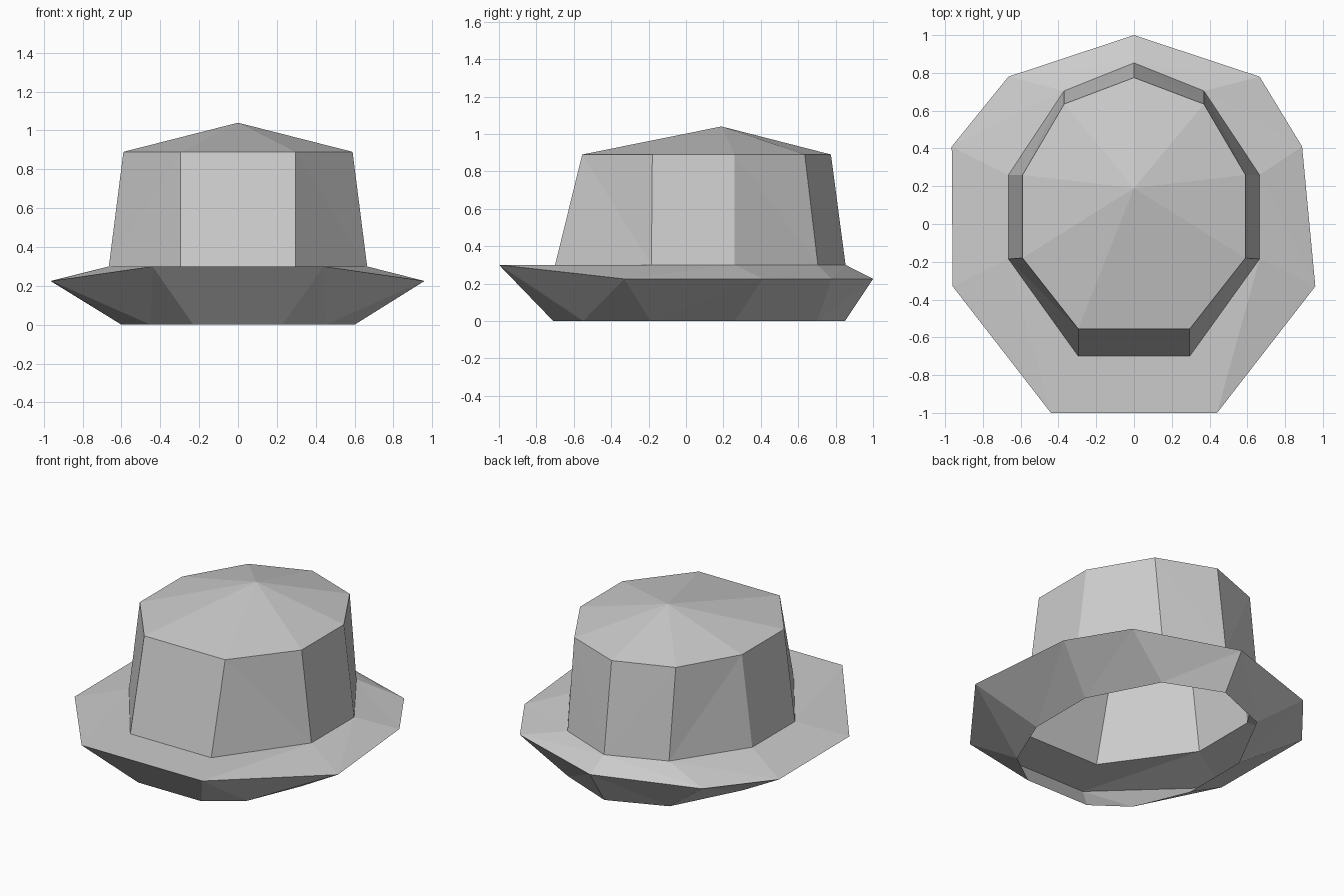
import bpy
import bmesh
from mathutils import Vector

cube = bpy.data.objects.get("Cube")
if cube:
    bpy.data.objects.remove(cube)

grey = bpy.data.materials.new("grey felt")
grey.use_nodes = True
COLOUR = (0.6, 0.6, 0.6, 1)
grey.diffuse_color = COLOUR
grey.node_tree.nodes["Principled BSDF"].inputs["Base Color"].default_value = COLOUR


def ring(z, *points):
    """Half outline from the middle of the front, round +x, to the back."""
    return [Vector((x, y, z)) for x, y in points]


def strip(bm, low, high, side, rising):
    """Triangles between two half outlines; side -1 mirrors them to -x."""
    for i in range(len(low) - 1):
        a, b, c, d = low[i], low[i + 1], high[i + 1], high[i]
        tris = [(a, b, c), (a, c, d)] if rising else [(a, b, d), (b, c, d)]
        for tri in tris:
            if (tri[1] - tri[0]).cross(tri[2] - tri[0]).length < 1e-6:
                continue
            verts = [bm.verts.new((p.x * side, p.y, p.z)) for p in tri]
            bm.faces.new(verts if side > 0 else verts[::-1])


def finish(bm, name):
    bmesh.ops.remove_doubles(bm, verts=bm.verts[:], dist=0.0005)
    bmesh.ops.dissolve_limit(bm, angle_limit=0.002, verts=bm.verts[:], edges=bm.edges[:])
    mesh = bpy.data.meshes.new(name)
    bm.to_mesh(mesh)
    bm.free()
    mesh.materials.append(grey)
    bpy.context.collection.objects.link(bpy.data.objects.new(name, mesh))


# Outlines of the hat from the hem up to the crown
hem = ring(0, (0, -.71), (.23, -.71), (.45, -.55), (.6, -.19), (.6, .26), (.37, .7), (0, .85))
edge = ring(.225, (0, -1), (.44, -1), (.96, -.33), (.89, .41), (.665, .78), (0, 1))
edge[0].z = edge[1].z = .3
base = ring(.3, (0, -.7), (.295, -.7), (.665, -.185), (.665, .26), (.37, .705), (0, .853))
rim = ring(.89, (0, -.555), (.295, -.555), (.59, -.18), (.59, .26), (.37, .635), (0, .775))
peak = [Vector((0, .19, 1.04))] * len(rim)

# Crown: tapered wall and shallow faceted top
crown = bmesh.new()
for side in (1, -1):
    strip(crown, base, rim, side, False)
    strip(crown, rim, peak, side, False)
finish(crown, "crown")

# Brim: upper surface and open underside flare, one corner wider on -x
brim = bmesh.new()
for side in (1, -1):
    outer = [p.copy() for p in edge]
    if side < 0:
        outer[3].x = .965
    strip(brim, outer, base, side, True)
    strip(brim, hem, outer[:2] + outer[1:], side, True)
finish(brim, "brim")
